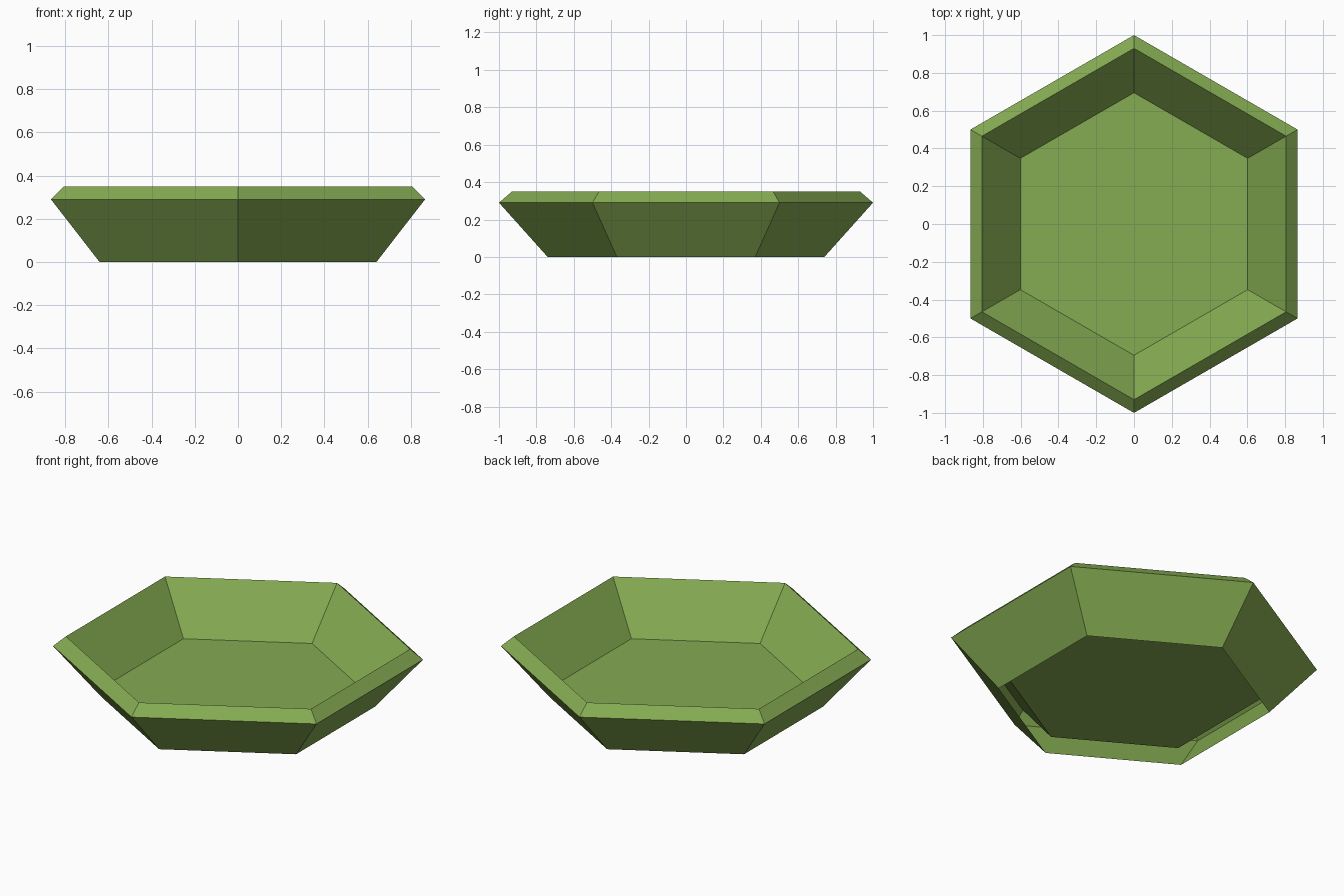
import bpy, bmesh, math

if "Cube" in bpy.data.objects:
    bpy.data.objects.remove(bpy.data.objects["Cube"])

SIDES = 6
# (radius, height) from the open foot, over the rim, down to the inner floor
PROFILE = [(0.74, 0.0), (1.0, 0.29), (0.93, 0.35), (0.695, 0.08)]

green = bpy.data.materials.new("leaf green")
green.diffuse_color = (0.235, 0.41, 0.085, 1)
green.use_nodes = True
green.node_tree.nodes["Principled BSDF"].inputs["Base Color"].default_value = green.diffuse_color

bm = bmesh.new()


def ring(radius, z):
    """One hexagonal ring with a corner pointing along y."""
    angles = [math.pi / 2 + i * math.tau / SIDES for i in range(SIDES)]
    return [bm.verts.new((radius * math.cos(a), radius * math.sin(a), z)) for a in angles]


# Outer wall, rim bevel and inner wall
rings = [ring(r, z) for r, z in PROFILE]
for low, high in zip(rings, rings[1:]):
    for i in range(SIDES):
        j = (i + 1) % SIDES
        bm.faces.new((low[i], low[j], high[j], high[i]))

# Raised inner floor; the underside stays open and hollow
bm.faces.new(rings[-1])

mesh = bpy.data.meshes.new("hexagonal_dish")
bm.to_mesh(mesh)
bm.free()
mesh.materials.append(green)
dish = bpy.data.objects.new("hexagonal_dish", mesh)
bpy.context.collection.objects.link(dish)
